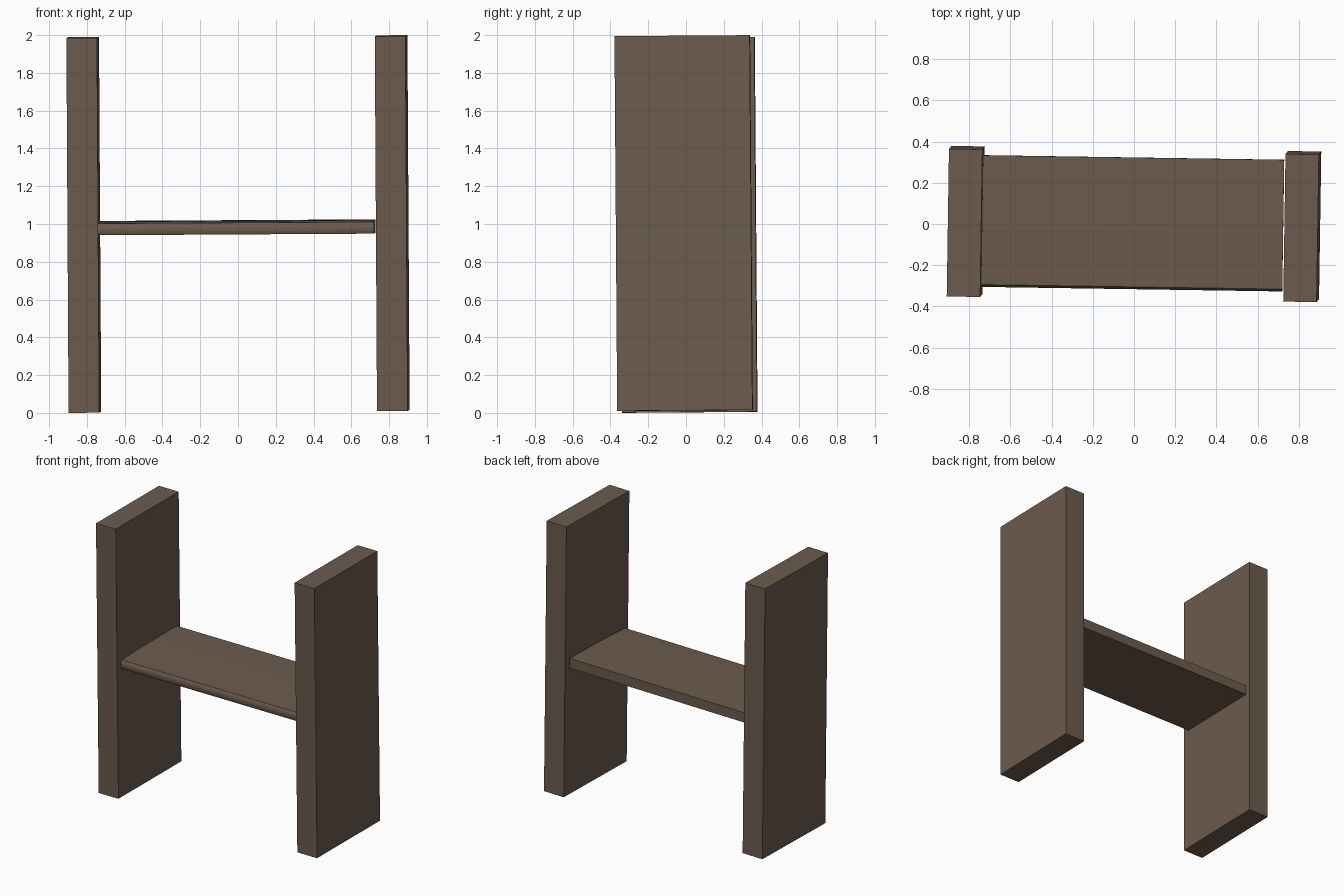
import bpy, bmesh
from mathutils import Euler, Matrix, Vector

if "Cube" in bpy.data.objects:
    bpy.data.objects.remove(bpy.data.objects["Cube"])

wood = bpy.data.materials.new("brown_wood")
wood.diffuse_color = (0.15, 0.105, 0.075, 1)
wood.use_nodes = True
wood.node_tree.nodes["Principled BSDF"].inputs["Base Color"].default_value = wood.diffuse_color

# The whole piece leans very slightly
LEAN = Matrix.Translation((0, 0, 1)) @ Euler((0.0074, -0.0058, -0.0152)).to_matrix().to_4x4()


def extrude_profile(name, profile, x0, x1):
    """Solid made from a (y, z) profile swept along x."""
    bm = bmesh.new()
    face = bm.faces.new([bm.verts.new((x0, y, z)) for y, z in profile])
    res = bmesh.ops.extrude_face_region(bm, geom=[face])
    verts = [v for v in res["geom"] if isinstance(v, bmesh.types.BMVert)]
    bmesh.ops.translate(bm, verts=verts, vec=Vector((x1 - x0, 0, 0)))
    bmesh.ops.recalc_face_normals(bm, faces=bm.faces)
    bm.transform(LEAN)
    mesh = bpy.data.meshes.new(name)
    bm.to_mesh(mesh)
    bm.free()
    mesh.materials.append(wood)
    obj = bpy.data.objects.new(name, mesh)
    bpy.context.collection.objects.link(obj)
    return obj


# Side panels
hy, hz = 0.358, 0.992
panel = [(-hy, -hz), (hy, -hz), (hy, hz), (-hy, hz)]
for name, cx in (("left_panel", -0.8165), ("right_panel", 0.8165)):
    extrude_profile(name, panel, cx - 0.081, cx + 0.081)

# Shelf with a gently crowned top and a rounded front edge
shelf_profile = [
    (0.3225, -0.053), (0.3225, 0.018), (0.1, 0.0185), (-0.1, 0.016),
    (-0.305, 0.009), (-0.3135, -0.006), (-0.3165, -0.02),
    (-0.3145, -0.042), (-0.309, -0.053),
]
shelf = extrude_profile("shelf", shelf_profile, -0.736, 0.724)
bpy.ops.object.select_all(action='DESELECT')
shelf.select_set(True)
bpy.context.view_layer.objects.active = shelf
bpy.ops.object.shade_smooth_by_angle()
